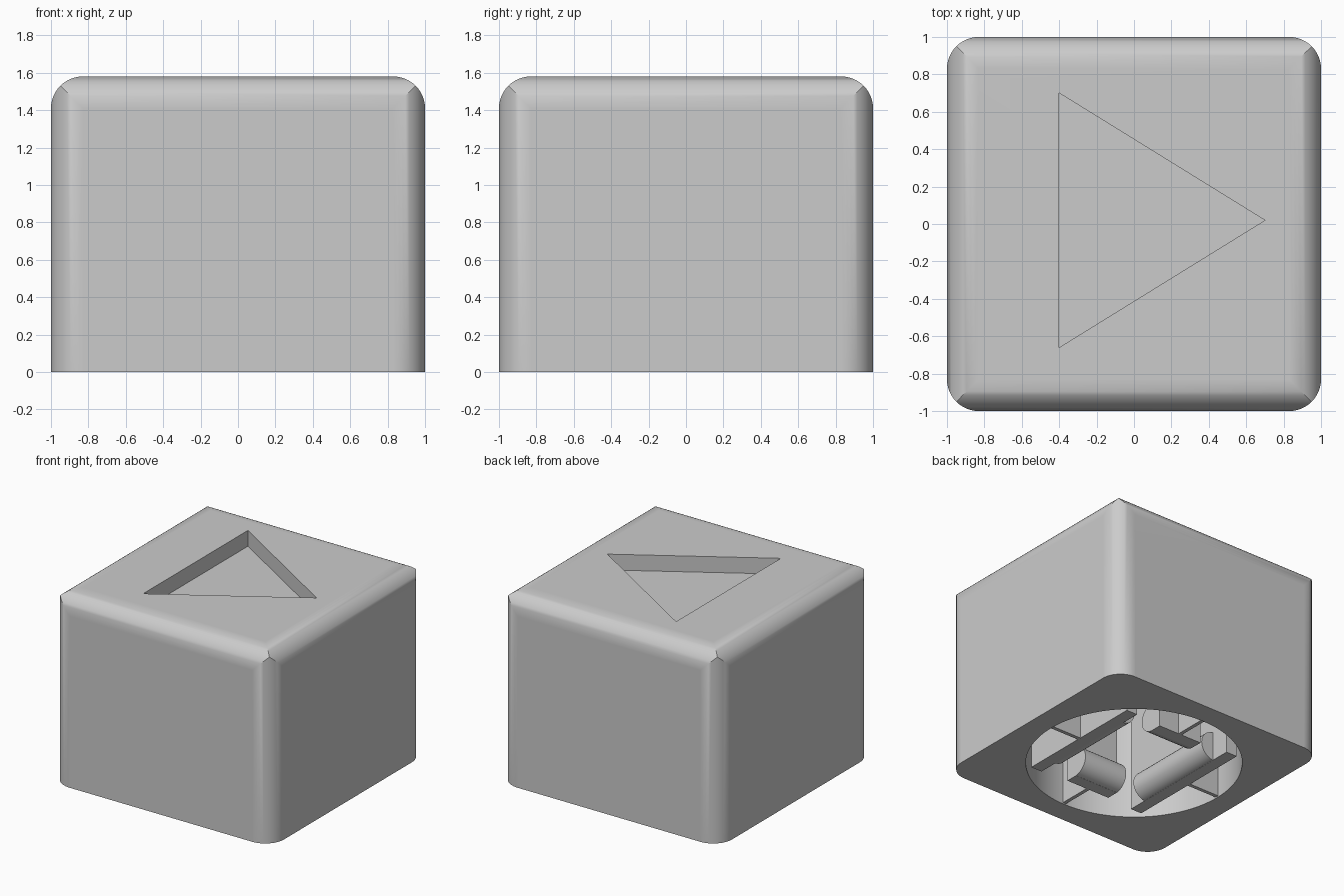
import bpy, bmesh, math
from mathutils import Vector

cube = bpy.data.objects.get("Cube")
if cube:
    bpy.data.objects.remove(cube, do_unlink=True)

HEIGHT, FILLET = 1.58, 0.17
HOLE_R, CEILING = 0.815, 1.3

grey = bpy.data.materials.new("plain grey")
grey.use_nodes = True
grey.diffuse_color = (0.6, 0.6, 0.6, 1)
grey.node_tree.nodes["Principled BSDF"].inputs["Base Color"].default_value = (0.6, 0.6, 0.6, 1)


def prism(name, profile, place, low, high):
    """Extrude a 2D profile; place(u, v, w) maps it into space."""
    bm = bmesh.new()
    bottom = [bm.verts.new(place(u, v, low)) for u, v in profile]
    top = [bm.verts.new(place(u, v, high)) for u, v in profile]
    bm.faces.new(bottom)
    bm.faces.new(top)
    for i in range(len(profile)):
        j = (i + 1) % len(profile)
        bm.faces.new((bottom[i], bottom[j], top[j], top[i]))
    bmesh.ops.recalc_face_normals(bm, faces=bm.faces)
    mesh = bpy.data.meshes.new(name)
    bm.to_mesh(mesh)
    bm.free()
    obj = bpy.data.objects.new(name, mesh)
    bpy.context.collection.objects.link(obj)
    mesh.materials.append(grey)
    return obj


def arc(cx, cy, r, start, sweep, steps):
    angles = [math.radians(start + sweep * i / steps) for i in range(steps + 1)]
    return [(cx + r * math.cos(a), cy + r * math.sin(a)) for a in angles]


def activate(obj):
    bpy.ops.object.select_all(action='DESELECT')
    obj.select_set(True)
    bpy.context.view_layer.objects.active = obj


def cut(obj, tool, operation):
    mod = obj.modifiers.new("cut", 'BOOLEAN')
    mod.operation, mod.object, mod.solver = operation, tool, 'EXACT'
    activate(obj)
    bpy.ops.object.modifier_apply(modifier=mod.name)
    bpy.data.objects.remove(tool, do_unlink=True)


def smooth(obj):
    activate(obj)
    bpy.ops.object.shade_smooth_by_angle(angle=math.radians(30))
    mod = obj.modifiers.new("even shading", 'WEIGHTED_NORMAL')
    mod.keep_sharp = True


def upright(u, v, w):
    return Vector((u, v, w))


# Cap: three rounded extrusions intersected, giving mitred corners
c = 1 - FILLET
plan = []
for k, (sx, sy) in enumerate([(1, 1), (-1, 1), (-1, -1), (1, -1)]):
    plan += arc(sx * c, sy * c, FILLET, 90 * k, 90, 12)
top_z = HEIGHT - FILLET
side = [(-1, 0), (1, 0)] + arc(c, top_z, FILLET, 0, 90, 12) + arc(-c, top_z, FILLET, 90, 90, 12)
cap = prism("cap", plan, upright, 0, HEIGHT + 0.1)
cut(cap, prism("cutter", side, lambda u, v, w: Vector((u, w, v)), -1.2, 1.2), 'INTERSECT')
cut(cap, prism("cutter", side, lambda u, v, w: Vector((w, u, v)), -1.2, 1.2), 'INTERSECT')

# Round cavity from below and triangular recess on top
cut(cap, prism("cutter", arc(0, 0, HOLE_R, 0, 357, 119), upright, -0.1, CEILING), 'DIFFERENCE')
triangle = [(-0.4, 0.7), (-0.4, -0.66), (0.7, 0.02)]
cut(cap, prism("cutter", triangle, upright, HEIGHT - 0.13, HEIGHT + 0.1), 'DIFFERENCE')
smooth(cap)

# Clip walls in the cavity: plate, inward snap bump and outer rib, four times
clips = [("right", 0, 0.56, 0.4), ("back", 1, 0.2, 0.2),
         ("left", 2, 0.56, 0.4), ("front", 3, 0.2, 0.2)]
for side_name, turn, half, bump_half in clips:
    ca, sa = [(1, 0), (0, 1), (-1, 0), (0, -1)][turn]

    def turned(u, v, w, ca=ca, sa=sa):
        return Vector((u * ca - v * sa, u * sa + v * ca, w))

    def along(u, v, w, turned=turned):
        return turned(u, w, v)

    plate = [(0.44, -half), (0.54, -half), (0.54, half), (0.44, half)]
    prism(side_name + "_clip_plate", plate, turned, 0.01, CEILING + 0.02)
    rib = [(0.53, -0.015), (0.83, -0.015), (0.83, 0.015), (0.53, 0.015)]
    prism(side_name + "_clip_rib", rib, turned, 0.01, CEILING + 0.02)
    bump = arc(0.45, 0.13, 0.12, 90, 180, 16)
    smooth(prism(side_name + "_clip_bump", bump, along, -bump_half, bump_half))
